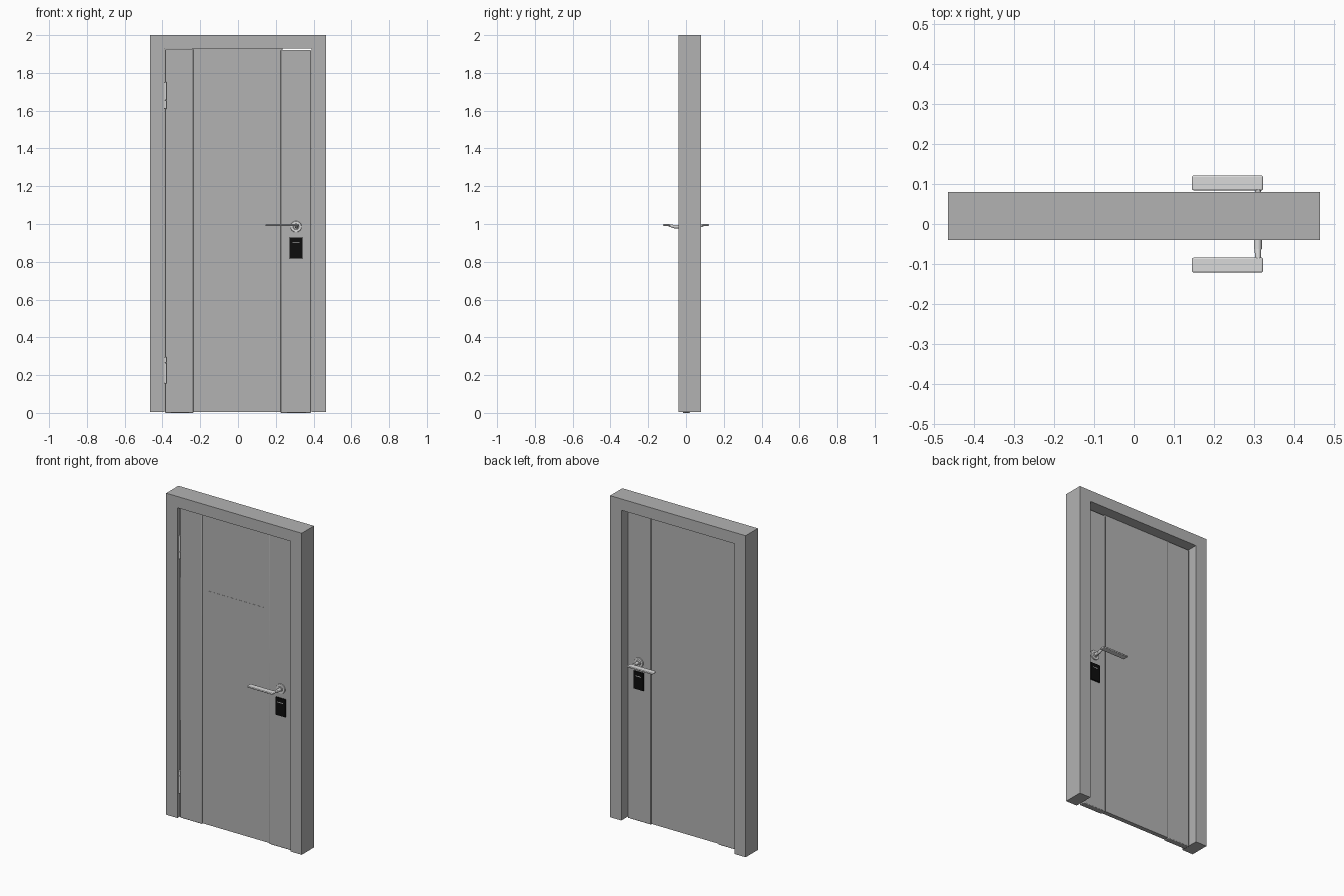
import bpy, bmesh, math
from mathutils import Vector, Matrix

cube = bpy.data.objects.get("Cube")
if cube:
    bpy.data.objects.remove(cube, do_unlink=True)


def material(name, color, rough=0.5):
    m = bpy.data.materials.new(name)
    m.use_nodes = True
    m.diffuse_color = (*color, 1)
    bsdf = m.node_tree.nodes["Principled BSDF"]
    bsdf.inputs["Base Color"].default_value = (*color, 1)
    bsdf.inputs["Roughness"].default_value = rough
    return m


GREY = material("door grey", (0.45, 0.45, 0.45))
METAL = material("light metal", (0.70, 0.70, 0.70), 0.35)
BLACK = material("black plastic", (0.004, 0.004, 0.004))


def finish(name, bm, mat, bevel=0.0, segments=2, smooth=False):
    bmesh.ops.recalc_face_normals(bm, faces=bm.faces[:])
    me = bpy.data.meshes.new(name)
    bm.to_mesh(me)
    bm.free()
    me.materials.append(mat)
    ob = bpy.data.objects.new(name, me)
    bpy.context.collection.objects.link(ob)
    if bevel:
        mod = ob.modifiers.new("bevel", 'BEVEL')
        mod.width = bevel
        mod.segments = segments
    if smooth:
        bpy.ops.object.select_all(action='DESELECT')
        ob.select_set(True)
        bpy.context.view_layer.objects.active = ob
        bpy.ops.object.shade_smooth_by_angle(angle=math.radians(40))
    return ob


def box(name, lo, hi, mat, **kw):
    lo, hi = Vector(lo), Vector(hi)
    bm = bmesh.new()
    bmesh.ops.create_cube(bm, size=1)
    for v in bm.verts:
        v.co = Vector([a + (c + 0.5) * (b - a) for a, b, c in zip(lo, hi, v.co)])
    return finish(name, bm, mat, **kw)


def rod(name, start, end, r1, r2, mat, **kw):
    start, end = Vector(start), Vector(end)
    d = end - start
    bm = bmesh.new()
    bmesh.ops.create_cone(bm, cap_ends=True, segments=32, radius1=r1, radius2=r2, depth=d.length)
    turn = d.to_track_quat('Z', 'Y').to_matrix().to_4x4()
    bmesh.ops.transform(bm, matrix=Matrix.Translation((start + end) / 2) @ turn, verts=bm.verts)
    return finish(name, bm, mat, smooth=True, **kw)


def prism(name, profile, y0, y1, mat, **kw):
    """Extrude an x-z outline along y."""
    bm = bmesh.new()
    face = bm.faces.new([bm.verts.new((x, y0, z)) for x, z in profile])
    ext = bmesh.ops.extrude_face_region(bm, geom=[face])
    verts = [g for g in ext["geom"] if isinstance(g, bmesh.types.BMVert)]
    bmesh.ops.translate(bm, vec=(0, y1 - y0, 0), verts=verts)
    return finish(name, bm, mat, **kw)


# Frame: one upside-down U
W, IN, HEAD, FOOT = 0.465, 0.388, 1.93, 0.006
prism("door_frame", [(-W, FOOT), (-W, 2), (W, 2), (W, FOOT),
                     (IN, FOOT), (IN, HEAD), (-IN, HEAD), (-IN, FOOT)], -0.04, 0.08, GREY)

# Door leaf: recessed centre with a raised, rounded stile on each side
FRONT, BACK = -0.017, 0.021
box("centre_panel", (-0.24, FRONT + 0.005, 0.004), (0.235, BACK - 0.005, 1.928), GREY)
box("hinge_stile", (-0.387, FRONT, 0), (-0.235, BACK, 1.926), GREY, bevel=0.004, smooth=True)
box("lock_stile", (0.226, FRONT, 0), (0.386, BACK, 1.921), GREY, bevel=0.004, smooth=True)

# Fine line across the upper part of the centre panel
box("panel_line", (-0.195, FRONT + 0.004, 1.453), (0.195, FRONT + 0.006, 1.455), GREY)

# Hinges: knuckle barrel in two parts plus a leaf on the jamb
for label, z0, joint, z1 in (("upper", 1.61, 1.655, 1.752), ("lower", 0.155, 0.265, 0.297)):
    for part, a, b in (("bottom", z0, joint - 0.001), ("top", joint + 0.001, z1)):
        rod(f"{label}_hinge_{part}_knuckle", (-0.385, -0.024, a), (-0.385, -0.024, b),
            0.007, 0.007, METAL, bevel=0.001)
    box(f"{label}_hinge_leaf", (-0.389, -0.035, z0 + 0.005), (-0.386, -0.018, z1 - 0.005), METAL)

# Lock set on each face: rosette, neck, flat lever and card reader
HX, HZ = 0.307, 0.986
for label, s, face in (("front", -1, FRONT), ("back", 1, BACK)):
    def y(d):
        return face + s * d
    rod(f"{label}_rosette", (HX, y(-0.002), HZ), (HX, y(0.006), HZ), 0.030, 0.029,
        METAL, bevel=0.0015)
    rod(f"{label}_collar", (HX, y(0.005), HZ), (HX, y(0.012), HZ), 0.016, 0.014, METAL)
    rod(f"{label}_neck", (HX + 0.002, y(0.01), HZ), (HX + 0.002, s * 0.062, HZ),
        0.010, 0.010, METAL)
    rod(f"{label}_neck_bend", (HX + 0.002, s * 0.060, HZ), (HX + 0.003, s * 0.092, HZ + 0.007),
        0.009, 0.006, METAL)
    ya, yb = sorted((s * 0.084, s * 0.121))
    box(f"{label}_lever", (0.145, ya, 0.989), (0.322, yb, 0.999), METAL,
        bevel=0.004, segments=3, smooth=True)
    ya, yb = sorted((y(-0.002), y(0.008)))
    box(f"{label}_card_reader", (0.273, ya, 0.818), (0.341, yb, 0.928), BLACK, bevel=0.002)
    ya, yb = sorted((y(0.007), y(0.0085)))
    box(f"{label}_card_slot", (0.288, ya, 0.899), (0.326, yb, 0.903), METAL)
